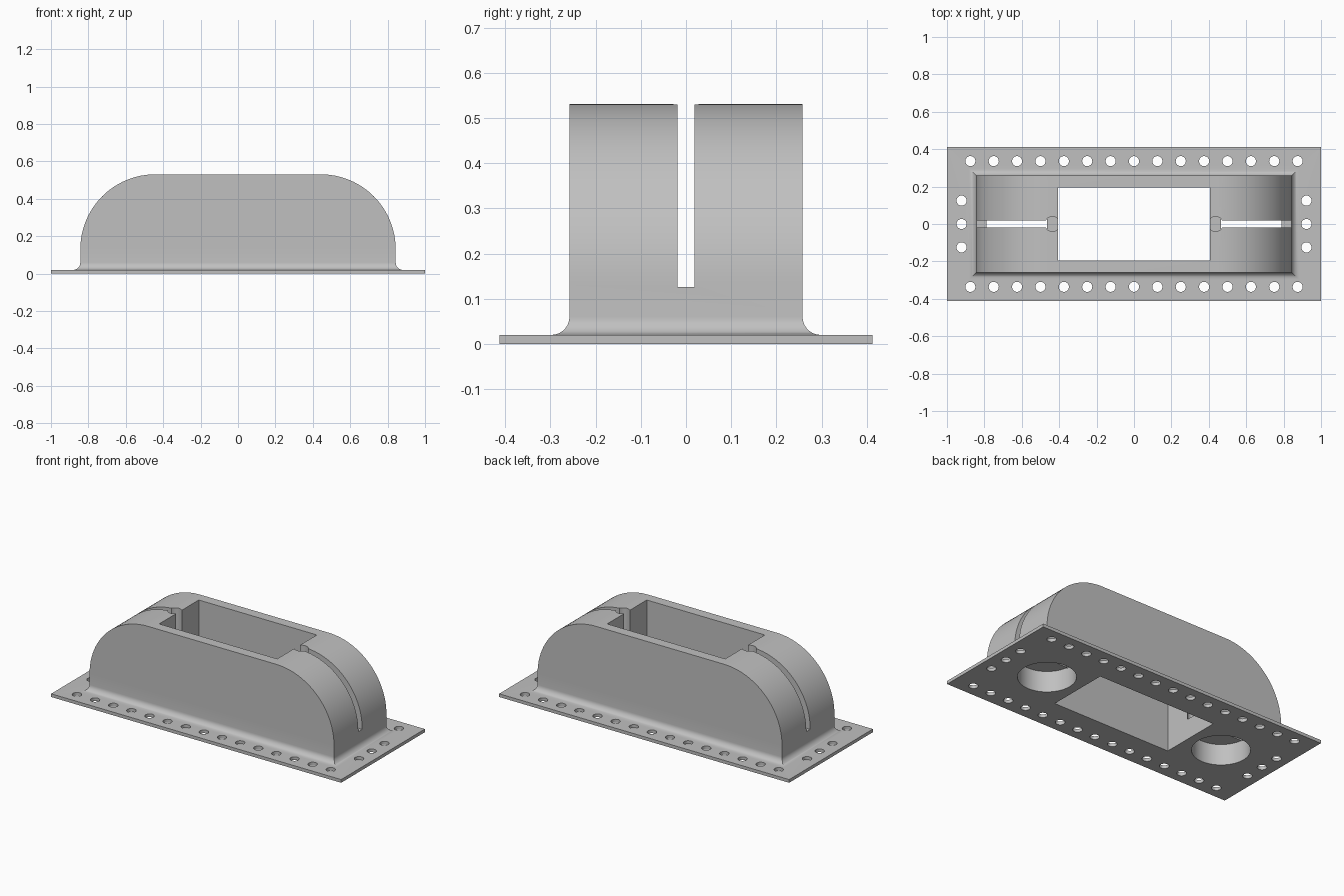
import bpy, bmesh, math
from mathutils import Matrix

cube = bpy.data.objects.get("Cube")
if cube:
    bpy.data.objects.remove(cube, do_unlink=True)

grey = bpy.data.materials.new("plain_grey")
grey.use_nodes = True
colour = (0.53, 0.53, 0.53, 1)
grey.diffuse_color = colour
grey.node_tree.nodes["Principled BSDF"].inputs["Base Color"].default_value = colour

PLATE_X, PLATE_Y, PLATE_TOP = 1.0, 0.4125, 0.02
BODY_X, BODY_Y, BODY_TOP = 0.843, 0.258, 0.531
SHOULDER, FILLET = 0.4, 0.04
SLOT_FLOOR = 0.126


def make_object(name, bm):
    bmesh.ops.recalc_face_normals(bm, faces=bm.faces)
    mesh = bpy.data.meshes.new(name)
    bm.to_mesh(mesh)
    bm.free()
    mesh.materials.append(grey)
    obj = bpy.data.objects.new(name, mesh)
    bpy.context.collection.objects.link(obj)
    return obj


def box(bm, half_x, half_y, z0, z1):
    place = Matrix.Translation((0, 0, (z0 + z1) / 2)) @ Matrix.Diagonal(
        (2 * half_x, 2 * half_y, z1 - z0, 1))
    bmesh.ops.create_cube(bm, size=1, matrix=place)


def cylinder(bm, x, y, radius, z0, z1, sides):
    bmesh.ops.create_cone(bm, cap_ends=True, segments=sides, radius1=radius,
                          radius2=radius, depth=z1 - z0,
                          matrix=Matrix.Translation((x, y, (z0 + z1) / 2)))


# Housing: rectangular sections stacked up through plate, fillet and shoulders
sections = [(PLATE_X, PLATE_Y, 0), (PLATE_X, PLATE_Y, PLATE_TOP)]
for i in range(9):
    a = math.pi / 2 * i / 8
    flare = FILLET * (1 - math.sin(a))
    sections.append((BODY_X + flare, BODY_Y + flare,
                     PLATE_TOP + FILLET * (1 - math.cos(a))))
for i in range(25):
    a = math.pi / 2 * i / 24
    sections.append((BODY_X - SHOULDER * (1 - math.cos(a)), BODY_Y,
                     BODY_TOP - SHOULDER * (1 - math.sin(a))))

bm = bmesh.new()
rings = [[bm.verts.new((sx * hx, sy * hy, z))
          for sx, sy in ((-1, -1), (1, -1), (1, 1), (-1, 1))]
         for hx, hy, z in sections]
for low, high in zip(rings, rings[1:]):
    for k in range(4):
        n = (k + 1) % 4
        bm.faces.new((low[k], low[n], high[n], high[k]))
bm.faces.new(rings[0][::-1])
bm.faces.new(rings[-1])
housing = make_object("flanged_housing", bm)

# Cutters
cutters = []

bm = bmesh.new()
for side in (-1, 1):
    for i in range(-7, 8):
        cylinder(bm, i * 0.125, side * 0.336, 0.027, -0.05, 0.1, 24)
    for i in (-1, 0, 1):
        cylinder(bm, side * 0.922, i * 0.125, 0.027, -0.05, 0.1, 24)
cutters.append(make_object("bolt_hole_cutter", bm))

bm = bmesh.new()
box(bm, 0.407, 0.195, -0.1, 0.7)
cutters.append(make_object("window_cutter", bm))

bm = bmesh.new()
for side in (-1, 1):
    cylinder(bm, side * 0.627, 0, 0.163, -0.1, SLOT_FLOOR + 0.004, 64)
cutters.append(make_object("underside_bore_cutter", bm))

bm = bmesh.new()
box(bm, 1.2, 0.019, SLOT_FLOOR, 0.7)
cutters.append(make_object("end_slot_cutter", bm))

bm = bmesh.new()
for side in (-1, 1):
    cylinder(bm, side * 0.436, 0, 0.04, SLOT_FLOOR + 0.001, 0.7, 32)
cutters.append(make_object("slot_relief_cutter", bm))

# Cut the holes, then discard the cutters
for cutter in cutters:
    mod = housing.modifiers.new(cutter.name, 'BOOLEAN')
    mod.operation = 'DIFFERENCE'
    mod.solver = 'EXACT'
    mod.object = cutter
    cutter.hide_render = True

bpy.context.view_layer.update()
evaluated = housing.evaluated_get(bpy.context.evaluated_depsgraph_get())
cut_mesh = bpy.data.meshes.new_from_object(evaluated)
housing.modifiers.clear()
housing.data = cut_mesh
for cutter in cutters:
    bpy.data.objects.remove(cutter, do_unlink=True)

# Smooth the curves, keep the edges sharp
for obj in bpy.context.selected_objects:
    obj.select_set(False)
housing.select_set(True)
bpy.context.view_layer.objects.active = housing
bpy.ops.object.shade_smooth_by_angle(angle=math.radians(30))
